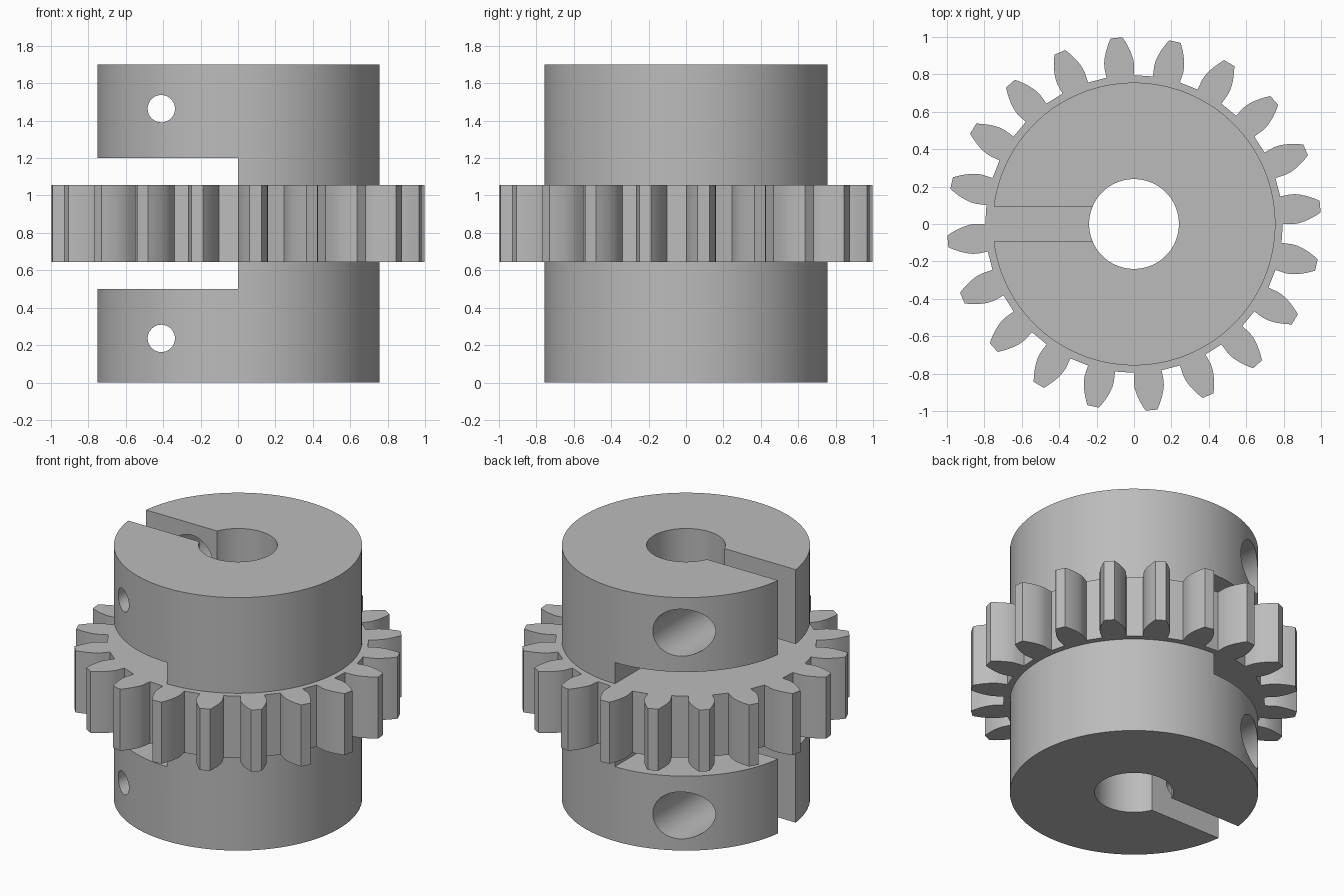
import bpy, bmesh, math
from mathutils import Matrix, Vector

if "Cube" in bpy.data.objects:
    bpy.data.objects.remove(bpy.data.objects["Cube"], do_unlink=True)

HUB_R, BORE_R = 0.756, 0.24
HEIGHT = 1.70
GEAR_Z0, GEAR_Z1 = 0.643, 1.057
NOTCH_Z = 0.50
SLOT_HALF = 0.094
SCREW_X, SCREW_Z = -0.41, 0.236
TEETH, TIP_R = 20, 1.0

steel = bpy.data.materials.new("grey steel")
steel.use_nodes = True
grey = (0.5, 0.5, 0.5, 1)
steel.diffuse_color = grey
steel.node_tree.nodes["Principled BSDF"].inputs["Base Color"].default_value = grey


def finish(name, bm):
    bmesh.ops.recalc_face_normals(bm, faces=bm.faces)
    mesh = bpy.data.meshes.new(name)
    bm.to_mesh(mesh)
    bm.free()
    mesh.materials.append(steel)
    obj = bpy.data.objects.new(name, mesh)
    bpy.context.collection.objects.link(obj)
    return obj


def cylinder(name, radius, start, end, sides=128):
    start, end = Vector(start), Vector(end)
    axis = end - start
    turn = axis.to_track_quat('Z', 'Y').to_matrix().to_4x4()
    bm = bmesh.new()
    bmesh.ops.create_cone(bm, cap_ends=True, segments=sides, radius1=radius,
                          radius2=radius, depth=axis.length,
                          matrix=Matrix.Translation((start + end) / 2) @ turn)
    return finish(name, bm)


def box(name, low, high):
    low, high = Vector(low), Vector(high)
    bm = bmesh.new()
    bmesh.ops.create_cube(bm, size=1, matrix=Matrix.Translation((low + high) / 2)
                          @ Matrix.Diagonal((*(high - low), 1)))
    return finish(name, bm)


def apply_modifiers(obj):
    bpy.context.view_layer.objects.active = obj
    for mod in list(obj.modifiers):
        bpy.ops.object.modifier_apply(modifier=mod.name)


def cut(obj, cutters):
    for cutter in cutters:
        cutter.hide_render = True
        mod = obj.modifiers.new("cut", 'BOOLEAN')
        mod.operation, mod.solver, mod.object = 'DIFFERENCE', 'EXACT', cutter
    apply_modifiers(obj)
    for cutter in cutters:
        bpy.data.objects.remove(cutter, do_unlink=True)


# Involute gear outline, extruded upward
def gear_outline():
    module = 2 * TIP_R / (TEETH + 2)
    pitch_r = module * TEETH / 2
    root_r = pitch_r - 1.25 * module
    pressure = math.radians(20)
    base_r = pitch_r * math.cos(pressure)
    base_half = math.pi / (2 * TEETH) + math.tan(pressure) - pressure
    flank = [(root_r, base_half)]
    steps = 6
    for i in range(steps + 1):
        r = base_r + (TIP_R - base_r) * i / steps
        a = math.acos(min(1, base_r / r))
        flank.append((r, base_half - math.tan(a) + a))
    points = []
    for t in range(TEETH):
        mid = base_half + math.tau * t / TEETH
        tooth = [(r, mid - a) for r, a in flank]
        tooth += [(r, mid + a) for r, a in reversed(flank)]
        points += [(r * math.cos(a), r * math.sin(a)) for r, a in tooth]
    return points


bm = bmesh.new()
face = bm.faces.new([bm.verts.new((x, y, GEAR_Z0)) for x, y in gear_outline()])
top = bmesh.ops.extrude_face_region(bm, geom=[face], use_keep_orig=True)
bmesh.ops.translate(bm, vec=(0, 0, GEAR_Z1 - GEAR_Z0),
                    verts=[v for v in top["geom"] if isinstance(v, bmesh.types.BMVert)])
gear = finish("gear_ring", bm)
cut(gear, [cylinder("bore_cutter", BORE_R, (0, 0, -1), (0, 0, 3))])

# Lower clamp hub: bore, half-width notch, clamping slot and stepped screw hole
lower = cylinder("lower_clamp_hub", HUB_R, (0, 0, 0), (0, 0, GEAR_Z0))
cut(lower, [
    cylinder("bore_cutter", BORE_R, (0, 0, -1), (0, 0, 3)),
    box("notch_cutter", (-1, -1, NOTCH_Z), (0, 1, 1)),
    box("slot_cutter", (-1, -SLOT_HALF, -1), (0, SLOT_HALF, 1)),
    cylinder("screw_cutter", 0.073, (SCREW_X, -1, SCREW_Z), (SCREW_X, 0, SCREW_Z), 48),
    cylinder("head_cutter", 0.158, (SCREW_X, 0, SCREW_Z), (SCREW_X, 1, SCREW_Z), 64),
])

# Upper clamp hub mirrors the lower one about mid height
bm = bmesh.new()
bm.from_mesh(lower.data)
for v in bm.verts:
    v.co.z = HEIGHT - v.co.z
upper = finish("upper_clamp_hub", bm)

# Smooth walls with sharp edges
bpy.ops.object.select_all(action='DESELECT')
for obj in (gear, lower, upper):
    obj.select_set(True)
bpy.context.view_layer.objects.active = gear
bpy.ops.object.shade_smooth_by_angle(angle=math.radians(25))
